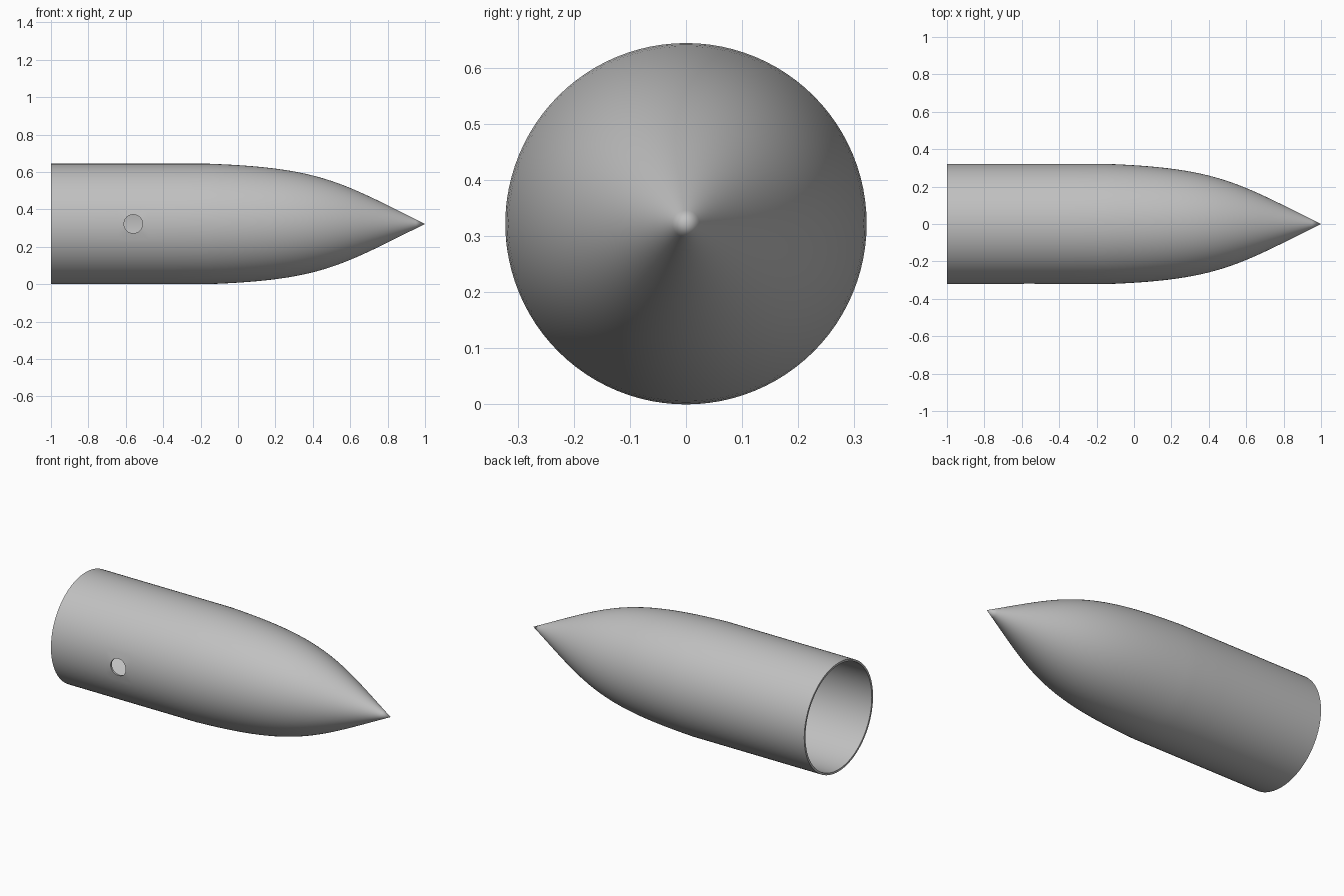
import bpy, bmesh, math
from mathutils import Vector
from mathutils.geometry import interpolate_bezier

cube = bpy.data.objects.get("Cube")
if cube:
    bpy.data.objects.remove(cube)

R, WALL, SHOULDER, SIDES = 0.322, 0.012, -0.16, 96
HOLE_X, HOLE_R, STEP, HALF = -0.56, 0.05, 0.02, 3   # hole patch is HALF cells each way
FRONT = SIDES // 4                                  # column that faces the front

grey = bpy.data.materials.new("light_grey")
grey.use_nodes = True
grey.diffuse_color = (0.53, 0.53, 0.53, 1)
grey.node_tree.nodes["Principled BSDF"].inputs["Base Color"].default_value = (0.53, 0.53, 0.53, 1)


def shell_curve(radius, tip):
    """Straight tube followed by a pointed ogive, as (x, radius) points."""
    stations = [-1] + [HOLE_X + STEP * k for k in range(-HALF - 1, HALF + 2)] + [-0.35]
    tube = [Vector((x, radius, 0)) for x in stations]
    nose = interpolate_bezier(Vector((SHOULDER, radius, 0)), Vector((0.45, radius - 0.022, 0)),
                              Vector((0.55, radius - 0.1, 0)), Vector((tip, 0, 0)), 28)
    return tube + nose


def shell_point(x, radius, column):
    """Point on the shell; the edge of the hole patch is drawn in to a circle."""
    angle = math.tau * column / SIDES
    y, z = -radius * math.sin(angle), radius * math.cos(angle)
    dx = x - HOLE_X
    near = abs(dx) < STEP * (HALF + 0.5) and abs(column - FRONT) <= HALF
    on_edge = abs(dx) > STEP * (HALF - 0.5) or abs(column - FRONT) == HALF
    if near and on_edge:
        scale = HOLE_R / math.hypot(dx, z)
        x, z = HOLE_X + dx * scale, z * scale
        y = -math.sqrt(radius ** 2 - z ** 2)
    return x, y, z + R


# Lathe one profile: inner tip back to the open rim, then outer wall to the tip
profile = shell_curve(R - WALL, 0.975)[::-1] + shell_curve(R, 1.0)
bm = bmesh.new()
rings = [[bm.verts.new(shell_point(p.x, p.y, j)) for j in range(SIDES)] for p in profile]
for i in range(len(profile) - 1):
    a, b = rings[i], rings[i + 1]
    middle = (profile[i].x + profile[i + 1].x) / 2
    for j in range(SIDES):
        in_hole = abs(middle - HOLE_X) < STEP * HALF and -HALF <= j - FRONT < HALF
        if not in_hole:
            k = (j + 1) % SIDES
            bm.faces.new((a[j], a[k], b[k], b[j]))

# Close the tips, then wall the round hole between the inner and outer skins
loose = [v for v in bm.verts if not v.link_faces]
bmesh.ops.delete(bm, geom=loose, context='VERTS')
bmesh.ops.remove_doubles(bm, verts=bm.verts[:], dist=1e-5)
bmesh.ops.bridge_loops(bm, edges=[e for e in bm.edges if e.is_boundary])
bmesh.ops.recalc_face_normals(bm, faces=bm.faces[:])

mesh = bpy.data.meshes.new("nose_cone")
bm.to_mesh(mesh)
bm.free()
mesh.materials.append(grey)
cone = bpy.data.objects.new("nose_cone", mesh)
bpy.context.scene.collection.objects.link(cone)
bpy.context.view_layer.objects.active = cone
cone.select_set(True)
bpy.ops.object.shade_smooth_by_angle(angle=math.radians(30))
